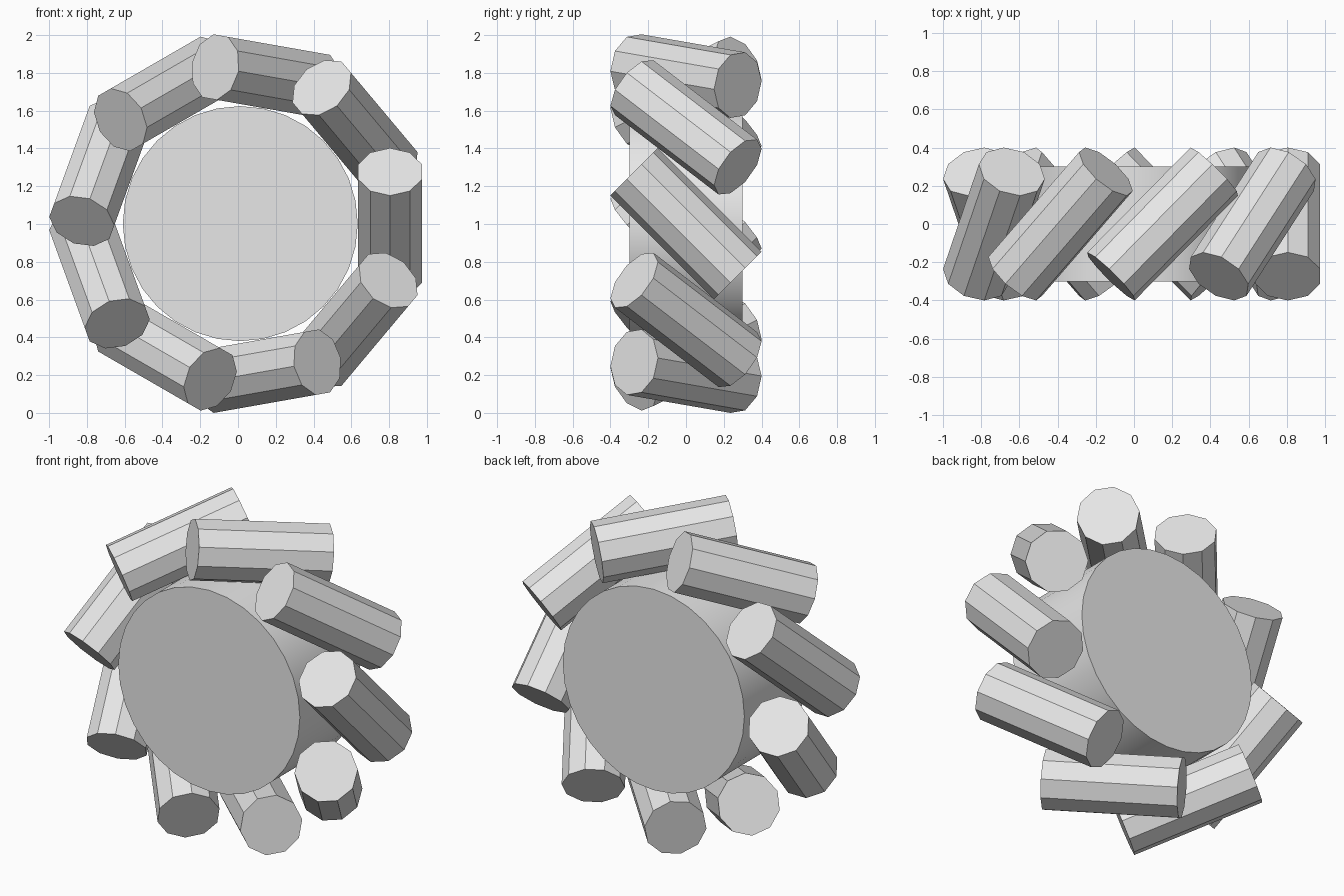
import bpy
import math
from mathutils import Matrix

cube = bpy.data.objects.get("Cube")
if cube:
    bpy.data.objects.remove(cube, do_unlink=True)

# Single plain grey material
grey = bpy.data.materials.new("light grey")
grey.use_nodes = True
colour = (0.8, 0.8, 0.8, 1)
grey.diffuse_color = colour
grey.node_tree.nodes["Principled BSDF"].inputs["Base Color"].default_value = colour


def add_cylinder(name, sides, radius, depth, matrix):
    bpy.ops.mesh.primitive_cylinder_add(vertices=sides, radius=radius, depth=depth)
    obj = bpy.context.object
    obj.name = name
    obj.matrix_world = matrix
    obj.data.materials.append(grey)
    return obj


centre = Matrix.Translation((0.012, 0, 1.002))

# Smooth central drum, axis front to back
add_cylinder("drum", 32, 0.622, 0.6, centre @ Matrix.Rotation(math.pi / 2, 4, 'X'))
bpy.ops.object.shade_smooth_by_angle(angle=math.radians(30))

# Ring of ten-sided rollers, each tilted halfway between the axis and the rim
ROLLERS = 9
tilt = Matrix.Rotation(math.pi / 4, 4, 'X')
for i in range(ROLLERS):
    turn = Matrix.Rotation(-math.tau * i / ROLLERS, 4, 'Y')
    place = centre @ turn @ Matrix.Translation((0.793, 0, 0)) @ tilt
    add_cylinder(f"roller_{i + 1}", 10, 0.178, 0.776, place)
